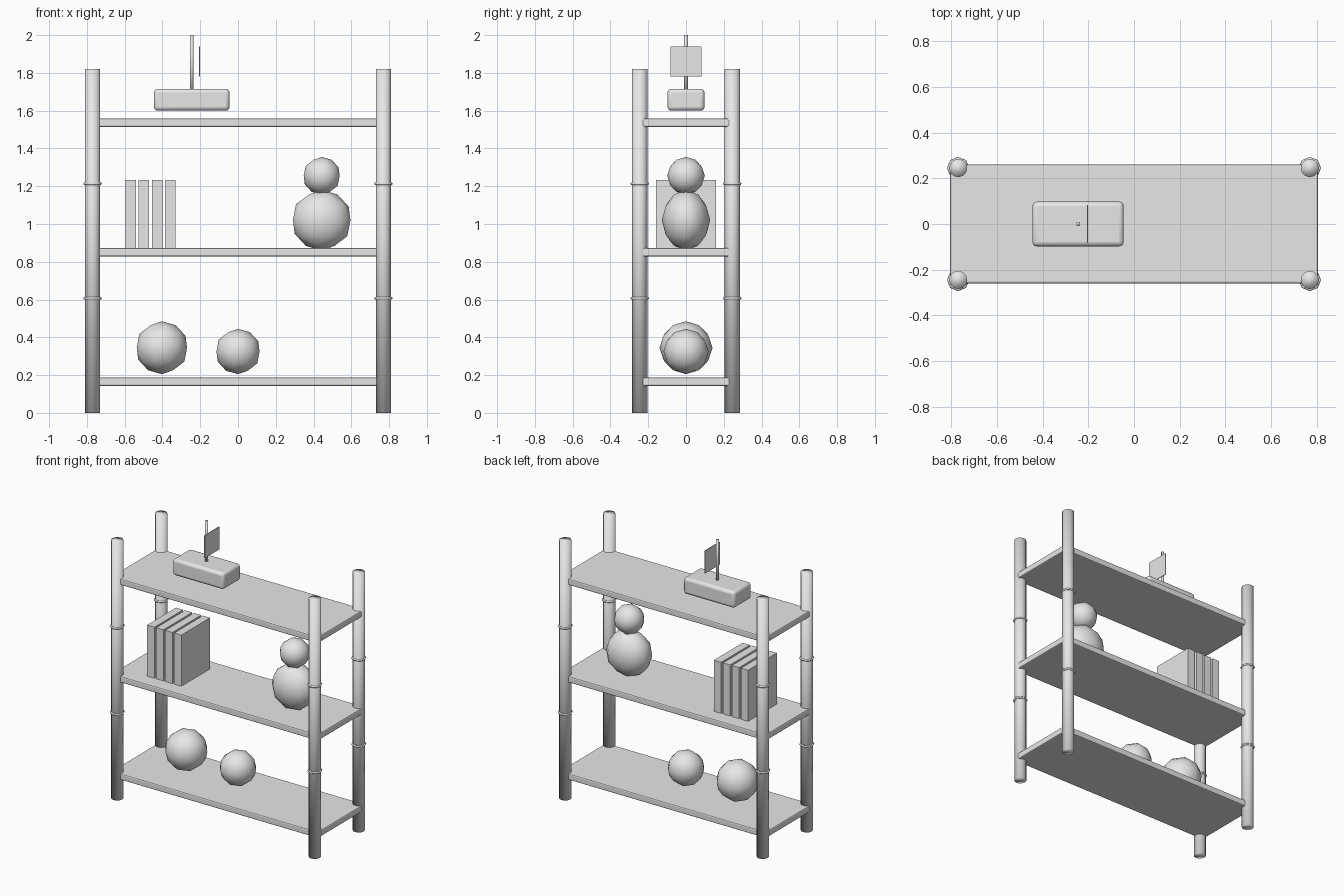
import bpy
from math import radians

cube = bpy.data.objects.get("Cube")
if cube:
    bpy.data.objects.remove(cube, do_unlink=True)

grey = bpy.data.materials.new("light grey")
grey.use_nodes = True
COLOUR = (0.8, 0.8, 0.8, 1)
grey.diffuse_color = COLOUR
grey.node_tree.nodes["Principled BSDF"].inputs["Base Color"].default_value = COLOUR


def finish(name, smooth=False):
    ob = bpy.context.object
    ob.name = name
    ob.data.materials.clear()
    ob.data.materials.append(grey)
    if smooth:
        bpy.ops.object.shade_smooth()
    return ob


def box(name, centre, size, bevel=0, segments=1):
    bpy.ops.mesh.primitive_cube_add(size=1, location=centre)
    ob = finish(name)
    ob.scale = size
    bpy.ops.object.transform_apply(location=False, rotation=False, scale=True)
    if bevel:
        mod = ob.modifiers.new("rounded edges", 'BEVEL')
        mod.width = bevel
        mod.segments = segments
    return ob


def rod(name, x, y, bottom, top, radius, sides):
    bpy.ops.mesh.primitive_cylinder_add(vertices=sides, radius=radius, depth=top - bottom,
                                        location=(x, y, (bottom + top) / 2))
    return finish(name, smooth=True)


def ball(name, x, z, radius, squash=1):
    bpy.ops.mesh.primitive_ico_sphere_add(subdivisions=2, radius=radius, location=(x, 0, z))
    ob = finish(name, smooth=True)
    ob.scale.y = squash
    return ob


# Four posts, each with two joint rings
POST_HEIGHT = 1.82
for side, x in (("right", -0.77), ("left", 0.77)):
    for end, y in (("front", -0.245), ("back", 0.245)):
        rod(f"{end}_{side}_post", x, y, 0, POST_HEIGHT, 0.04, 12)
        for i in (1, 2):
            bpy.ops.mesh.primitive_torus_add(major_segments=8, minor_segments=6,
                                             major_radius=0.042, minor_radius=0.007,
                                             location=(x, y, POST_HEIGHT * i / 3))
            finish(f"{end}_{side}_post_ring_{i}", smooth=True)

# Shelves
for name, z in (("bottom", 0.164), ("middle", 0.85), ("top", 1.537)):
    box(f"{name}_shelf", (0, 0, z), (1.61, 0.52, 0.045), 0.008, 2)

# Toy balls on the bottom shelf
ball("large_ball", -0.403, 0.345, 0.14)
ball("small_ball", 0, 0.325, 0.12)

# Row of books and a stuffed toy on the middle shelf
for i in range(4):
    box(f"book_{i + 1}", (-0.568 + 0.07 * i, 0, 1.052), (0.056, 0.32, 0.362))
ball("toy_body", 0.443, 1.02, 0.16, 0.8)
ball("toy_head", 0.443, 1.255, 0.1)

# Toy boat on the top shelf
hull = box("boat_hull", (-0.245, 0, 1.658), (0.4, 0.196, 0.116), 0.02, 3)
bpy.context.view_layer.objects.active = hull
bpy.ops.object.shade_smooth_by_angle(angle=radians(35))
rod("boat_mast", -0.245, 0, 1.69, 2.0, 0.01, 8)
box("boat_sail", (-0.203, 0, 1.86), (0.005, 0.166, 0.16))
